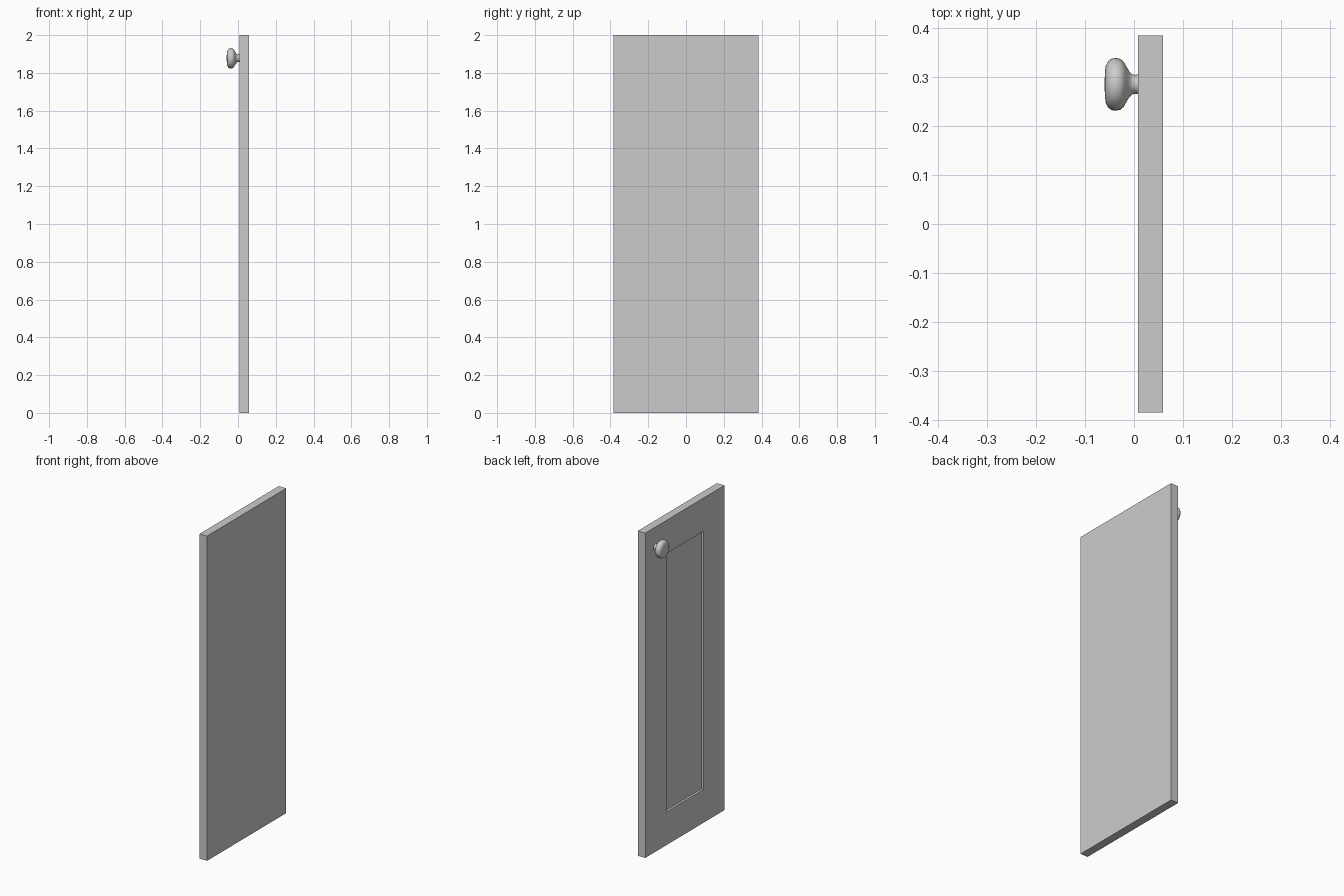
import bpy, bmesh, math
from mathutils import Vector, Matrix

if "Cube" in bpy.data.objects:
    bpy.data.objects.remove(bpy.data.objects["Cube"])


def new_object(name, bm):
    bmesh.ops.recalc_face_normals(bm, faces=bm.faces[:])
    mesh = bpy.data.meshes.new(name)
    bm.to_mesh(mesh)
    bm.free()
    ob = bpy.data.objects.new(name, mesh)
    bpy.context.collection.objects.link(ob)
    return ob


X0, X1 = 0.008, 0.059          # panelled face and plain face
WIDTH, HEIGHT = 0.77, 2.0
FRAME, RECESS = 0.205, 0.014

# Door slab with a square-edged recessed panel on the -x face
bm = bmesh.new()
bmesh.ops.create_cube(bm, size=1, matrix=Matrix.Translation(((X0 + X1) / 2, 0, HEIGHT / 2))
                      @ Matrix.Diagonal((X1 - X0, WIDTH, HEIGHT, 1)))
bm.normal_update()
face = min(bm.faces, key=lambda f: f.calc_center_median().x)
bmesh.ops.inset_region(bm, faces=[face], thickness=FRAME, use_even_offset=True)
ext = bmesh.ops.extrude_face_region(bm, geom=[face])
verts = [g for g in ext["geom"] if isinstance(g, bmesh.types.BMVert)]
bmesh.ops.translate(bm, verts=verts, vec=Vector((RECESS, 0, 0)))
if face.is_valid:
    bmesh.ops.delete(bm, geom=[face], context='FACES_ONLY')
new_object("door_panel", bm)

# Round knob turned about the x axis: (x, radius)
profile = [(0.010, 0.020), (0.002, 0.0195), (-0.004, 0.0205), (-0.010, 0.027),
           (-0.016, 0.037), (-0.021, 0.046), (-0.028, 0.052), (-0.037, 0.0537),
           (-0.046, 0.0525), (-0.053, 0.047), (-0.0575, 0.038), (-0.0592, 0.027),
           (-0.0597, 0.014), (-0.060, 0.0)]
KY, KZ = 0.285, 1.877
bm = bmesh.new()
pts = [bm.verts.new((x, KY + r, KZ)) for x, r in profile]
edges = [bm.edges.new(p) for p in zip(pts, pts[1:])]
bmesh.ops.spin(bm, geom=pts + edges, cent=(0, KY, KZ), axis=(1, 0, 0),
               angle=math.tau, steps=32)
bmesh.ops.remove_doubles(bm, verts=bm.verts[:], dist=1e-5)
bmesh.ops.holes_fill(bm, edges=[e for e in bm.edges if e.is_boundary], sides=0)
knob = new_object("door_knob", bm)
bpy.context.view_layer.objects.active = knob
knob.select_set(True)
bpy.ops.object.shade_smooth_by_angle(angle=math.radians(45))
